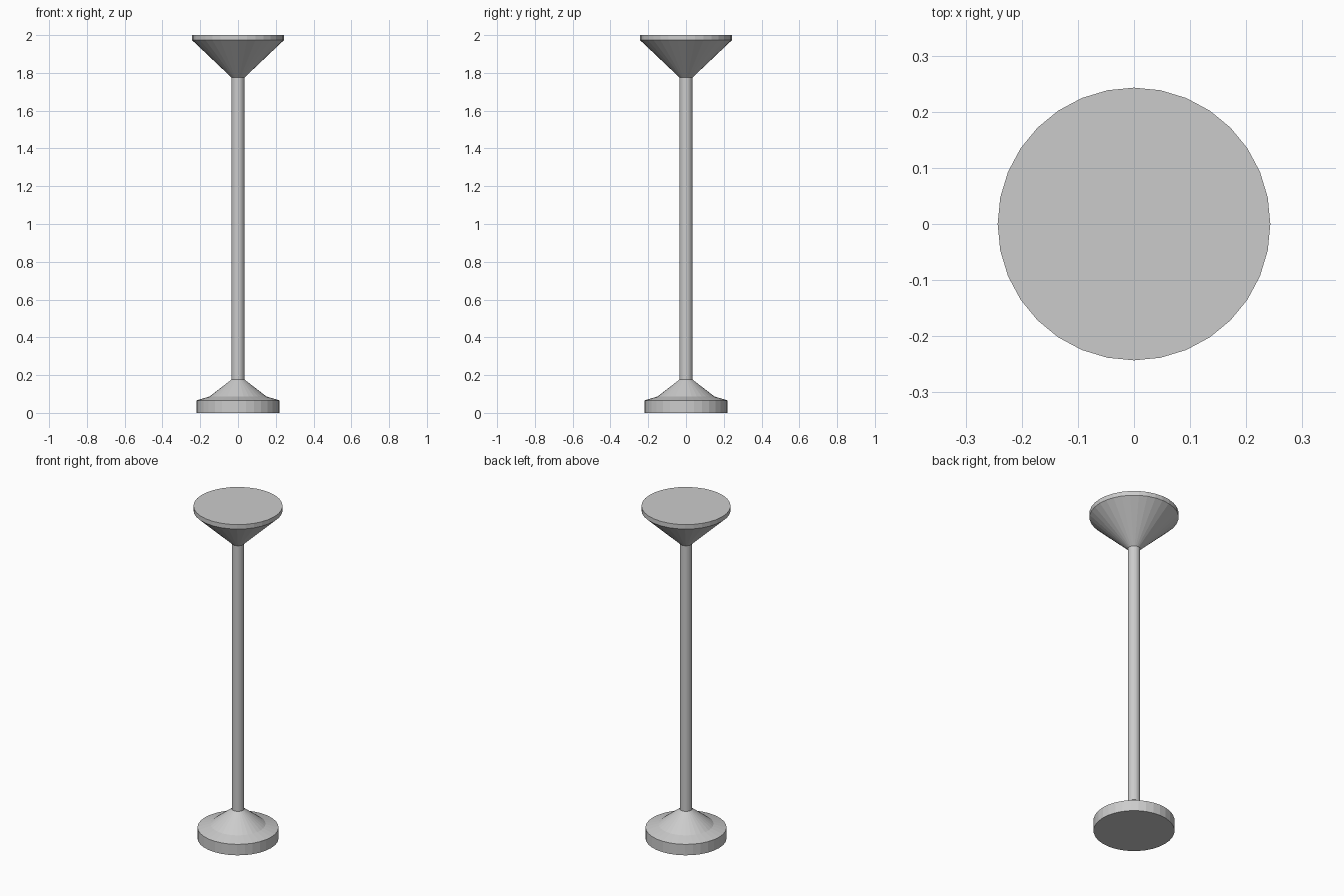
import bpy, bmesh
from math import cos, sin, tau

if "Cube" in bpy.data.objects:
    bpy.data.objects.remove(bpy.data.objects["Cube"])

SIDES = 32


def turned(name, profile):
    """Flat-faced solid of revolution from (radius, z) points, bottom to top."""
    bm = bmesh.new()
    rings = [[bm.verts.new((r * cos(tau * i / SIDES), r * sin(tau * i / SIDES), z))
              for i in range(SIDES)] for r, z in profile]
    for low, high in zip(rings, rings[1:]):
        for i in range(SIDES):
            j = (i + 1) % SIDES
            bm.faces.new((low[i], low[j], high[j], high[i]))
    bm.faces.new(rings[0][::-1])
    bm.faces.new(rings[-1])
    mesh = bpy.data.meshes.new(name)
    bm.to_mesh(mesh)
    bm.free()
    obj = bpy.data.objects.new(name, mesh)
    bpy.context.collection.objects.link(obj)
    return obj


# Weighted foot: disc, shallow shoulder, then a cone up to the pole
turned("base", [(0.221, 0), (0.221, 0.066), (0.15, 0.087), (0.034, 0.177)])

# Slender upright
turned("pole", [(0.034, 0.177), (0.034, 1.775)])

# Flared uplighter shade with a thin rim and closed flat top
turned("shade", [(0.034, 1.775), (0.243, 1.973), (0.243, 2.0)])
